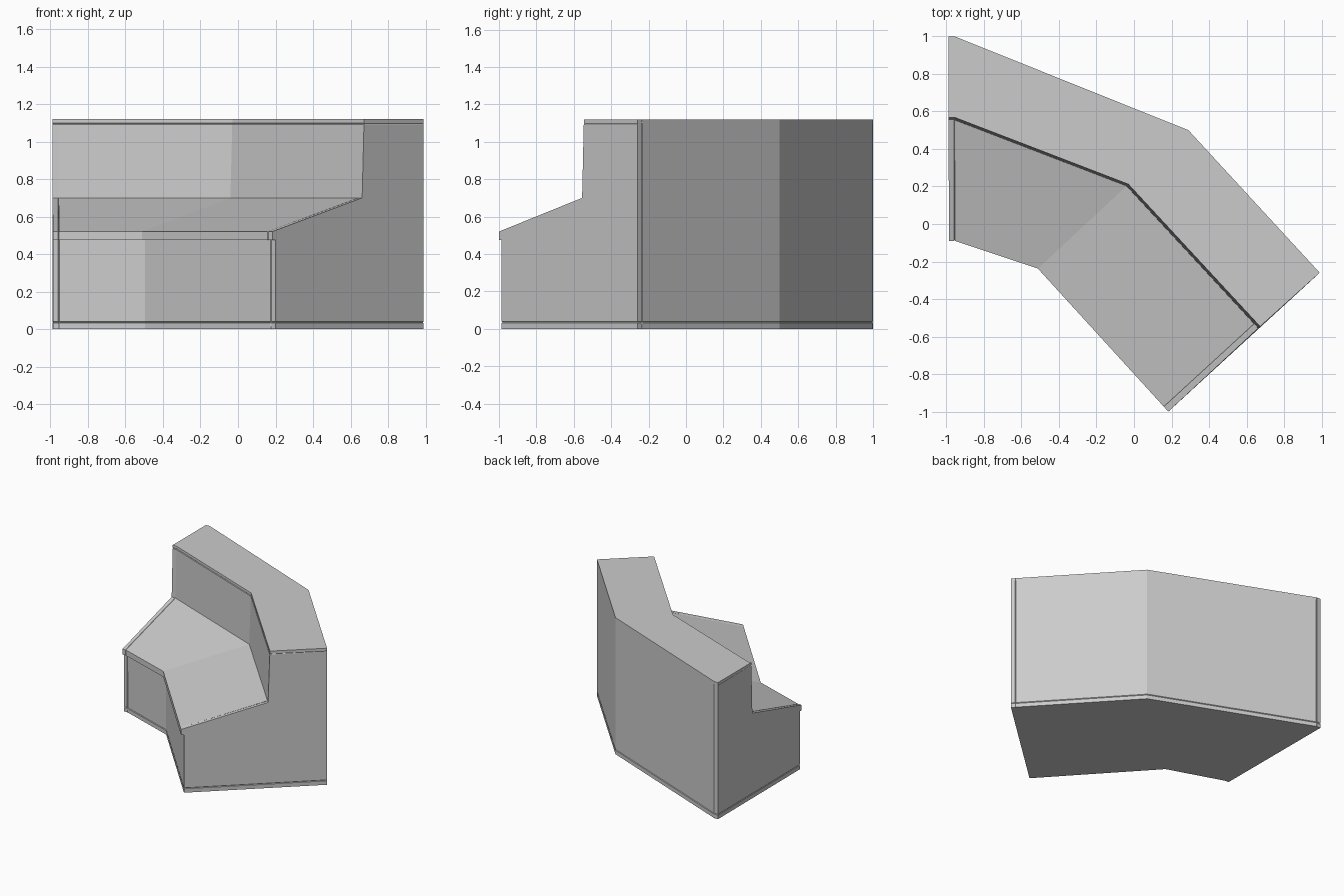
import bpy, bmesh
from mathutils import Vector

if "Cube" in bpy.data.objects:
    bpy.data.objects.remove(bpy.data.objects["Cube"])

# Plan stations along the bend: (back edge, upper wall edge, front edge)
STATIONS = [
    ((-0.99, 1.0), (-0.99, 0.568), (-0.985, -0.09)),
    ((-0.956, 1.0), (-0.956, 0.568), (-0.955, -0.09)),
    ((0.29, 0.50), (-0.03, 0.212), (-0.512, -0.238)),
    ((0.99, -0.26), (0.672, -0.546), (0.183, -1.0)),
]
TOP, SHELF, LIP, LIP_LOW = 1.12, 0.70, 0.52, 0.475


def section(back, wall, front):
    """Stepped cross-section at one station."""
    a, b, c = (Vector((*p, 0)) for p in (back, wall, front))
    out = (c - a).normalized()
    pts = [(a, 0), (a, TOP), (b, TOP), (b + out * 0.014, SHELF),
           (c, LIP), (c, LIP_LOW), (c - out * 0.022, LIP_LOW), (c - out * 0.022, 0)]
    return [Vector((p.x, p.y, z)) for p, z in pts]


def groove(bm, co, no, keep, depth=0.005, half=0.004):
    """Cut a narrow V-groove where a plane crosses the shell."""
    co, no = Vector(co), Vector(no).normalized()
    for d in (-half, half, 0):
        bmesh.ops.bisect_plane(bm, geom=bm.verts[:] + bm.edges[:] + bm.faces[:],
                               dist=1e-4, plane_co=co + no * d, plane_no=no)
    bm.normal_update()
    hit = [v for v in bm.verts if abs((v.co - co).dot(no)) < 5e-4 and keep(v.co)]
    moves = [(v, v.normal.copy()) for v in hit]
    for v, n in moves:
        v.co -= n * depth


# Angled counter shell, lofted through the stations
bm = bmesh.new()
rings = [[bm.verts.new(p) for p in section(*s)] for s in STATIONS]
n = len(rings[0])
for r, s in zip(rings, rings[1:]):
    for i in range(n):
        j = (i + 1) % n
        bm.faces.new((r[i], r[j], s[j], s[i]))
bm.faces.new(rings[0][::-1])
bm.faces.new(rings[-1])
bmesh.ops.recalc_face_normals(bm, faces=bm.faces[:])


def on_back(p):
    edge = [Vector(s[0]) for s in STATIONS]
    for a, b in zip(edge, edge[1:]):
        d = (b - a).normalized()
        if abs(d.cross(Vector((p.x, p.y)) - a)) < 0.01:
            return True
    return False


def end_band(p):
    return 0.002 < p.z < SHELF - 0.01 or (on_back(p) and 0.002 < p.z < TOP - 0.002)


# Base trim and top trim grooves
groove(bm, (0, 0, 0.036), (0, 0, 1), lambda p: True)
groove(bm, (0, 0, 1.096), (0, 0, 1), lambda p: not on_back(p))

# Upright trim grooves beside both end faces
groove(bm, (-0.9555, 0, 0), (1, 0, 0), lambda p: end_band(p))
inward = Vector((-0.676, 0.737, 0))
groove(bm, Vector((0.99, -0.26, 0)) + inward * 0.035, inward, lambda p: end_band(p))

bmesh.ops.recalc_face_normals(bm, faces=bm.faces[:])
mesh = bpy.data.meshes.new("corner_counter")
bm.to_mesh(mesh)
bm.free()
bpy.context.collection.objects.link(bpy.data.objects.new("corner_counter", mesh))
